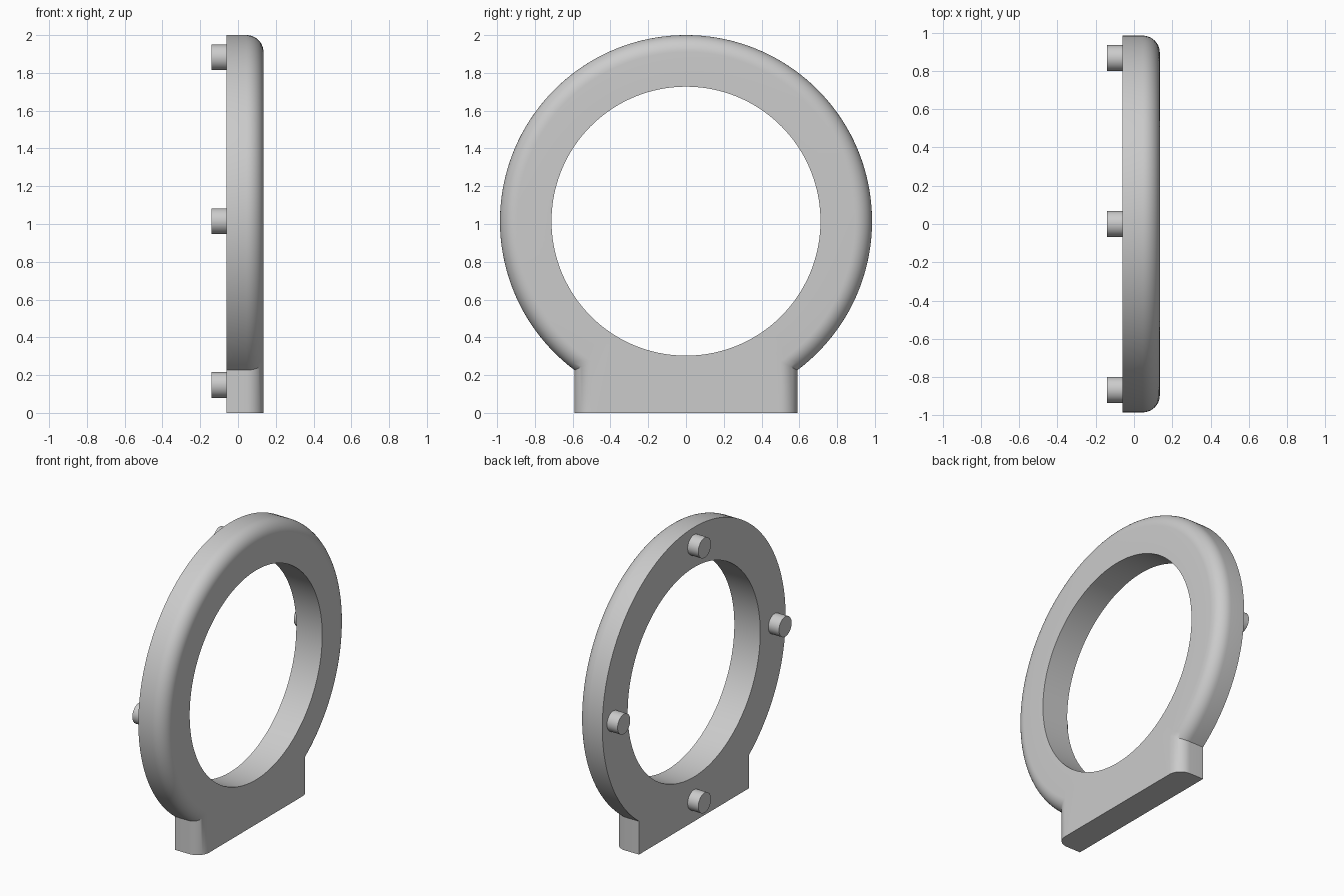
import bpy, bmesh
from math import sin, cos, asin, pi
from mathutils import Matrix

cube = bpy.data.objects.get("Cube")
if cube:
    bpy.data.objects.remove(cube)

R, HOLE, C = 0.985, 0.712, 1.015       # ring radii and centre height
HALF_BASE, FILLET = 0.59, 0.09
BACK, FRONT = -0.06, 0.135
ARC, BOTTOM, STEPS = 120, 36, 10

grey = bpy.data.materials.new("plain grey")
grey.use_nodes = True
colour = (0.6, 0.6, 0.6, 1)
grey.diffuse_color = colour
grey.node_tree.nodes["Principled BSDF"].inputs["Base Color"].default_value = colour


def finish(bm, name):
    bmesh.ops.recalc_face_normals(bm, faces=bm.faces)
    mesh = bpy.data.meshes.new(name)
    bm.to_mesh(mesh)
    bm.free()
    mesh.materials.append(grey)
    obj = bpy.data.objects.new(name, mesh)
    bpy.context.collection.objects.link(obj)
    bpy.ops.object.select_all(action='DESELECT')
    obj.select_set(True)
    bpy.context.view_layer.objects.active = obj
    bpy.ops.object.shade_smooth_by_angle(angle=pi / 6)
    return obj


def polar(x, r, a):
    return (x, r * sin(a), C - r * cos(a))


def arc_angles(start):
    return [start + (2 * pi - 2 * start) * i / ARC for i in range(ARC + 1)]


def outline(x, inset):
    """Ring arc joined to the straight foot, pulled inward by inset."""
    w, r = HALF_BASE - inset, R - inset
    arc = [polar(x, r, a) for a in arc_angles(asin(w / r))]
    foot = [(x, w * (2 * k / BOTTOM - 1), 0) for k in range(BOTTOM + 1)]
    return arc + foot


def hole(x):
    """Circular opening with points matched to the outline."""
    c = asin(HALF_BASE / R)
    low = [-c + 2 * c * (k + 1) / (BOTTOM + 2) for k in range(BOTTOM + 1)]
    return [polar(x, HOLE, a) for a in arc_angles(c) + low]


# Ring with foot: loops from the back of the opening round to the front
loops = [hole(BACK), outline(BACK, 0)]
for i in range(STEPS + 1):
    t = pi / 2 * i / STEPS
    loops.append(outline(FRONT - FILLET + FILLET * sin(t), FILLET * (1 - cos(t))))
loops.append(hole(FRONT))

bm = bmesh.new()
rows = [[bm.verts.new(p) for p in loop] for loop in loops]
for i, row in enumerate(rows):
    following = rows[(i + 1) % len(rows)]
    for j in range(len(row)):
        k = (j + 1) % len(row)
        bm.faces.new((row[j], row[k], following[k], following[j]))
finish(bm, "ring_with_foot")

# Four mounting pegs on the back
for n, name in enumerate(("bottom", "left", "top", "right")):
    bm = bmesh.new()
    place = Matrix.Translation(polar(-0.095, 0.867, n * pi / 2))
    bmesh.ops.create_cone(bm, cap_ends=True, segments=40, radius1=0.068, radius2=0.068,
                          depth=0.09, matrix=place @ Matrix.Rotation(pi / 2, 4, 'Y'))
    finish(bm, name + "_peg")
